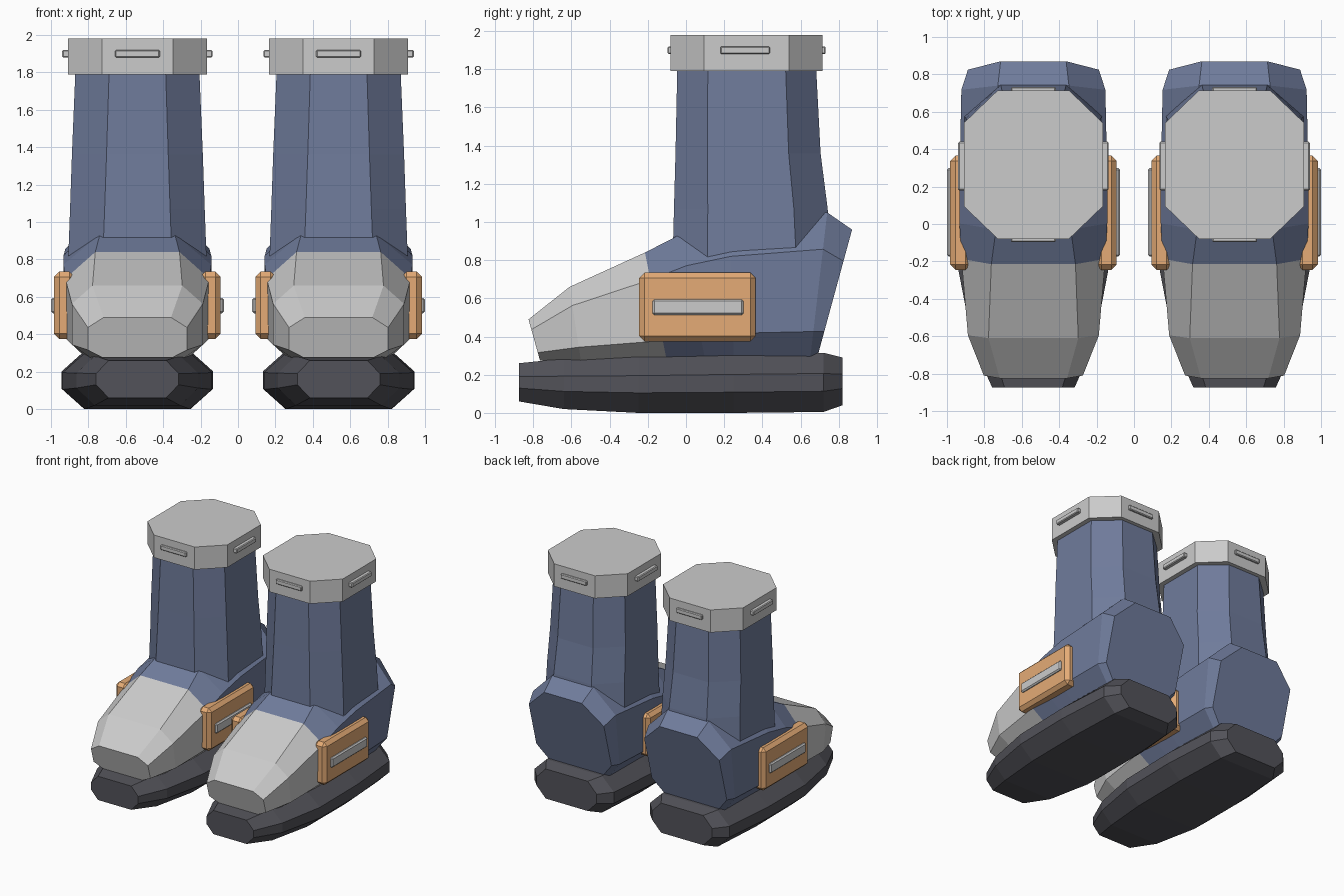
import bpy, bmesh
from mathutils import Vector

if "Cube" in bpy.data.objects:
    bpy.data.objects.remove(bpy.data.objects["Cube"])

CX = 0.538  # centre line of one boot; the other is mirrored


def material(name, rgb):
    m = bpy.data.materials.new(name)
    m.diffuse_color = (*rgb, 1)
    m.use_nodes = True
    m.node_tree.nodes["Principled BSDF"].inputs["Base Color"].default_value = m.diffuse_color
    return m


NAVY = material("navy", (0.16, 0.20, 0.33))
RUBBER = material("dark_rubber", (0.085, 0.085, 0.10))
BROWN = material("tan", (0.78, 0.41, 0.18))


def finish(name, bm, mat):
    bmesh.ops.recalc_face_normals(bm, faces=bm.faces)
    me = bpy.data.meshes.new(name)
    bm.to_mesh(me)
    bm.free()
    ob = bpy.data.objects.new(name, me)
    bpy.context.collection.objects.link(ob)
    if mat:
        me.materials.append(mat)
    ob.modifiers.new("pair", 'MIRROR').use_mirror_merge = False
    return ob


def loft(name, rings, mat=None):
    """Skin a list of equal-length point rings and cap both ends."""
    bm = bmesh.new()
    loops = [[bm.verts.new(p) for p in r] for r in rings]
    n = len(loops[0])
    for a, b in zip(loops, loops[1:]):
        for i in range(n):
            j = (i + 1) % n
            bm.faces.new((a[i], a[j], b[j], b[i]))
    bm.faces.new(loops[0])
    bm.faces.new(loops[-1])
    return finish(name, bm, mat)


def octagon(hw, flat0, flat1, lo, hi, t0, t1):
    """Chamfered section as (x, v); flats at bottom/top, t0/t1 = side edge heights."""
    a, b = lo + (hi - lo) * t0, lo + (hi - lo) * t1
    right = [(flat0, lo), (hw, a), (hw, b), (flat1, hi)]
    return right + [(-x, v) for x, v in reversed(right)]


def upright(hw, flat, bottom, top, t0, t1):
    """Leaning section running across the foot, from bottom (y,z) to top (y,z)."""
    b, t = Vector(bottom), Vector(top)
    pts = []
    for x, s in octagon(hw, hw * 0.7, flat, 0, 1, t0, t1):
        y, z = b.lerp(t, s)
        pts.append((CX + x, y, z))
    return pts


def level(z, hw, flat, front, back):
    """Horizontal section for the leg and cuff."""
    return [(CX + x, y, z) for x, y in
            octagon(hw, flat, flat, front, back, 0.22, 0.78)]


def block(name, lo, hi, bevel, mat=None):
    bm = bmesh.new()
    bmesh.ops.create_cube(bm, size=1)
    lo, hi = Vector(lo), Vector(hi)
    for v in bm.verts:
        v.co = (lo + hi) / 2 + v.co * (hi - lo)
    bmesh.ops.bevel(bm, geom=bm.edges[:], offset=bevel, segments=1,
                    affect='EDGES')
    return finish(name, bm, mat)


# Sole: y, half width, bottom, top
sole = [(-0.875, 0.22, 0.06, 0.26), (-0.64, 0.325, 0.02, 0.285),
        (-0.25, 0.40, 0.0, 0.30), (0.25, 0.405, 0.0, 0.31),
        (0.72, 0.37, 0.005, 0.315), (0.82, 0.28, 0.04, 0.29)]
loft("sole", [upright(w, w * 0.7, (y, a), (y, b), 0.35, 0.65)
              for y, w, a, b in sole], RUBBER)

# Foot: half width, top flat, bottom (y,z), top (y,z)
foot = [(0.265, 0.18, (-0.765, 0.275), (-0.825, 0.49)),
        (0.35, 0.24, (-0.55, 0.27), (-0.61, 0.66)),
        (0.385, 0.225, (-0.10, 0.27), (-0.215, 0.84)),
        (0.395, 0.20, (0.10, 0.28), (-0.03, 0.935)),
        (0.395, 0.19, (0.25, 0.28), (0.23, 1.0)),
        (0.385, 0.19, (0.65, 0.28), (0.74, 1.05)),
        (0.35, 0.175, (0.69, 0.30), (0.87, 0.96))]
rings = [upright(*s, 0.19, 0.75) for s in foot]
loft("toe_cap", rings[:3])
loft("heel_upper", rings[2:], NAVY)

# Leg shaft and cuff
loft("leg_shaft", [level(0.80, 0.37, 0.185, -0.07, 0.76),
                   level(1.07, 0.36, 0.175, -0.063, 0.742),
                   level(1.36, 0.35, 0.165, -0.055, 0.705),
                   level(1.84, 0.33, 0.15, -0.045, 0.68)], NAVY)
loft("cuff", [level(z, 0.372, 0.19, -0.08, 0.715) for z in (1.79, 1.98)])

# Small raised bars on the four main cuff faces
for name, y in (("front", -0.08), ("back", 0.715)):
    block("cuff_bar_" + name, (CX - 0.12, y - 0.017, 1.88),
          (CX + 0.12, y + 0.017, 1.92), 0.006)
for name, s in (("inner", -1), ("outer", 1)):
    x = CX + s * 0.38
    block("cuff_bar_" + name, (x - 0.022, 0.18, 1.88),
          (x + 0.022, 0.44, 1.92), 0.006)
    # Side panels with a grey inset bar
    x = CX + s * 0.39
    block("side_panel_" + name, (x - 0.055, -0.245, 0.375),
          (x + 0.055, 0.365, 0.735), 0.028, BROWN)
    x = CX + s * 0.44
    block("side_bar_" + name, (x - 0.022, -0.175, 0.512),
          (x + 0.022, 0.30, 0.595), 0.01)
